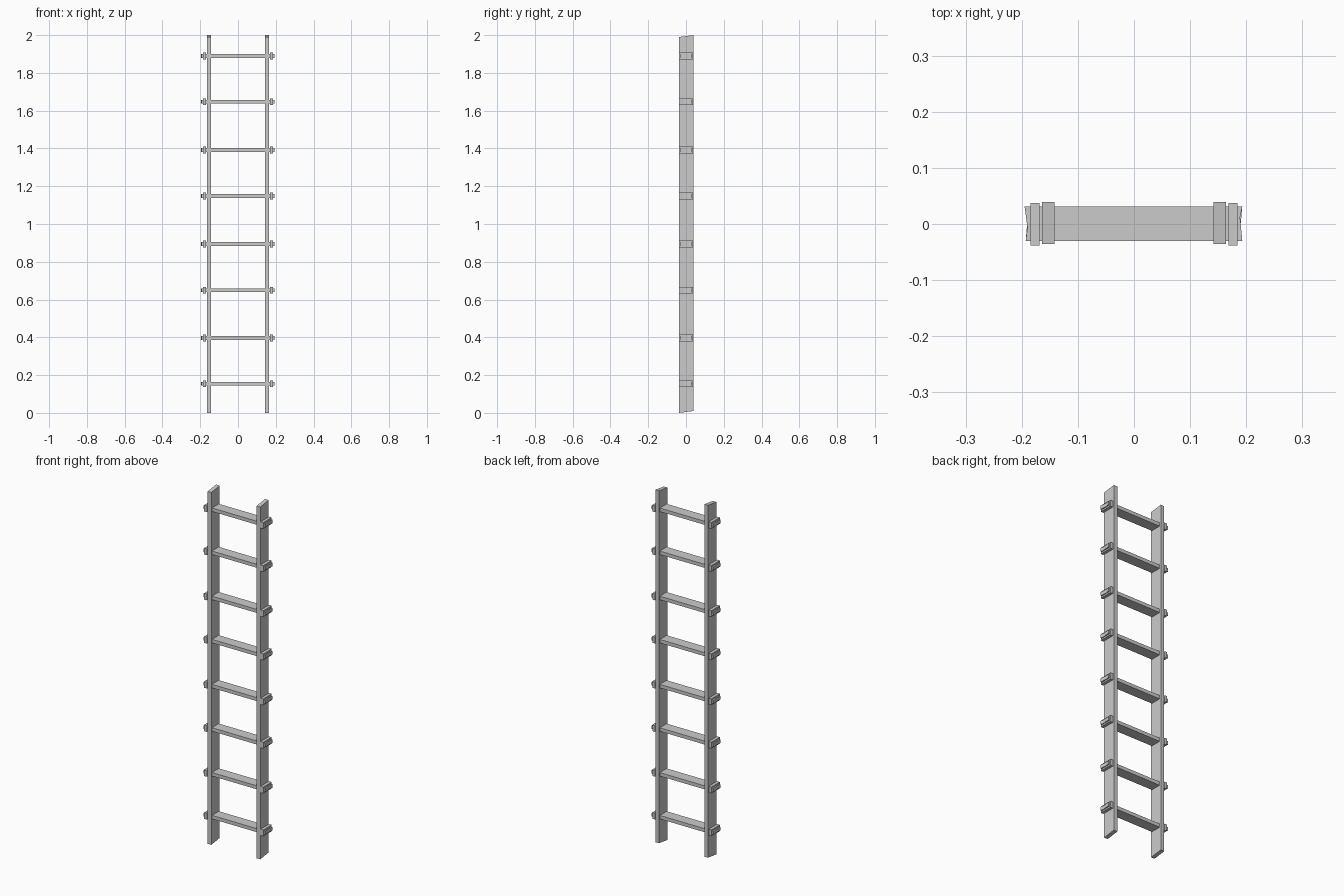
import bpy

if "Cube" in bpy.data.objects:
    bpy.data.objects.remove(bpy.data.objects["Cube"])


def prism(name, profile, axis, lo, hi):
    """Extrude a 2D profile along an axis ('x' takes y,z points; 'z' takes x,y points)."""
    place = {'x': lambda p, t: (t, p[0], p[1]),
             'z': lambda p, t: (p[0], p[1], t)}[axis]
    n = len(profile)
    verts = [place(p, lo) for p in profile] + [place(p, hi) for p in profile]
    faces = [tuple(reversed(range(n))), tuple(range(n, 2 * n))]
    faces += [(i, (i + 1) % n, n + (i + 1) % n, n + i) for i in range(n)]
    mesh = bpy.data.meshes.new(name)
    mesh.from_pydata(verts, [], faces)
    obj = bpy.data.objects.new(name, mesh)
    bpy.context.collection.objects.link(obj)
    return obj


def rect(y0, y1, z0, z1):
    return [(y0, z0), (y1, z0), (y1, z1), (y0, z1)]


# Side rails with slanted top and bottom cuts
rail_profile = [(-0.036, 0.0), (0.039, 0.01), (0.039, 2.0), (-0.036, 1.99)]
for side, x in (("left", -0.153), ("right", 0.153)):
    prism(side + "_rail", rail_profile, 'x', x - 0.0113, x + 0.0113)

# Rungs with shallow uneven notched ends, alternating in direction
rung_heights = [0.154, 0.396, 0.649, 0.894, 1.148, 1.392, 1.647, 1.89]
for i, z in enumerate(rung_heights):
    s = 1 if i % 2 else -1
    outline = [(-0.193, -0.03), (0.193, -0.03), (0.189, 0.012 * s),
               (0.193, 0.031), (-0.195, 0.031), (-0.19, -0.006 * s)]
    prism(f"rung_{i + 1}", outline, 'z', z - 0.01, z + 0.01)

    # Bands locking the rung ends outside the rails
    for side, x in (("left", -0.1765), ("right", 0.1765)):
        prism(f"{side}_band_{i + 1}", rect(-0.038, 0.037, z - 0.018, z + 0.018),
              'x', x - 0.0083, x + 0.0083)
